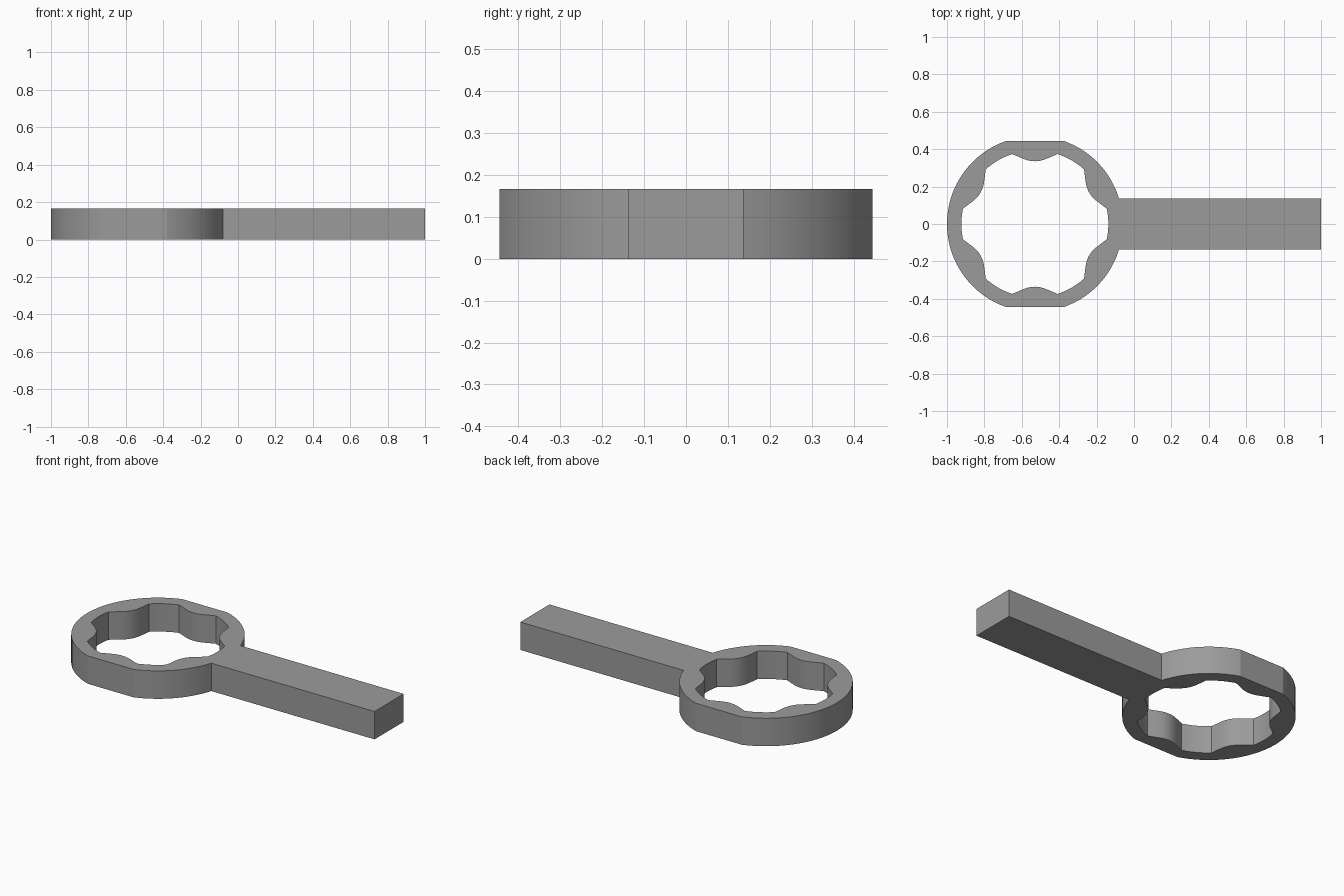
import bpy
import bmesh
import math

if "Cube" in bpy.data.objects:
    bpy.data.objects.remove(bpy.data.objects["Cube"])

HEIGHT = 0.167
CX, R_OUT, FLAT_Y = -0.53, 0.47, 0.445   # ring centre, radius, side flats
R_IN, LOBE = 0.393, math.radians(12)     # socket radius, half-angle of a recess
HANDLE_Y, HANDLE_END = 0.1375, 1.0

# Outer outline: flattened circle running into the straight handle
a_handle = math.asin(HANDLE_Y / R_OUT)
a_flat = math.asin(FLAT_Y / R_OUT)


def arc(radius, a0, a1, n):
    return [(CX + radius * math.cos(a0 + (a1 - a0) * i / n),
             radius * math.sin(a0 + (a1 - a0) * i / n)) for i in range(n + 1)]


outer = [(HANDLE_END, -HANDLE_Y), (HANDLE_END, HANDLE_Y)]
outer += arc(R_OUT, a_handle, a_flat, 14)
outer += arc(R_OUT, math.pi - a_flat, math.pi + a_flat, 36)
outer += arc(R_OUT, 2 * math.pi - a_flat, 2 * math.pi - a_handle, 14)

# Socket outline: six arc recesses alternating with six rounded bumps
half_w = R_IN * math.sin(math.radians(18))
corner_n = R_IN * math.cos(math.radians(18))
SLOPE, ROUND = 0.42, 0.06


def bump_depth(t):
    t = abs(t)
    if t > ROUND:
        return corner_n - SLOPE * (half_w - t)
    return corner_n - SLOPE * (half_w - ROUND) - SLOPE * (ROUND**2 - t**2) / (2 * ROUND)


inner = []
for k in range(6):
    mid = k * math.pi / 3
    inner += arc(R_IN, mid - LOBE, mid + LOBE, 6)
    b = mid + math.pi / 6
    for i in range(1, 14):
        t = half_w * (1 - i / 7)          # tangential offset across the bump
        n = bump_depth(t)
        inner.append((CX + n * math.cos(b) + t * math.sin(b),
                      n * math.sin(b) - t * math.cos(b)))

# Fill between the outlines and extrude to full thickness
bm = bmesh.new()
edges = []
for loop in (outer, inner):
    vs = [bm.verts.new((x, y, 0)) for x, y in loop]
    edges += [bm.edges.new((vs[i], vs[(i + 1) % len(vs)])) for i in range(len(vs))]
bmesh.ops.triangle_fill(bm, edges=edges, use_beauty=True, use_dissolve=False)
ext = bmesh.ops.extrude_face_region(bm, geom=bm.faces[:], use_keep_orig=True)
bmesh.ops.translate(bm, vec=(0, 0, HEIGHT),
                    verts=[g for g in ext["geom"] if isinstance(g, bmesh.types.BMVert)])
bmesh.ops.recalc_face_normals(bm, faces=bm.faces[:])
mesh = bpy.data.meshes.new("ring_wrench")
bm.to_mesh(mesh)
bm.free()

wrench = bpy.data.objects.new("ring_wrench", mesh)
bpy.context.collection.objects.link(wrench)
grey = bpy.data.materials.new("mid grey")
grey.diffuse_color = (0.33, 0.33, 0.33, 1)
grey.use_nodes = True
grey.node_tree.nodes["Principled BSDF"].inputs["Base Color"].default_value = grey.diffuse_color
mesh.materials.append(grey)

# Smooth curved walls, keep the rims and corners crisp
bpy.context.view_layer.objects.active = wrench
wrench.select_set(True)
bpy.ops.object.shade_smooth_by_angle(angle=math.radians(15))
